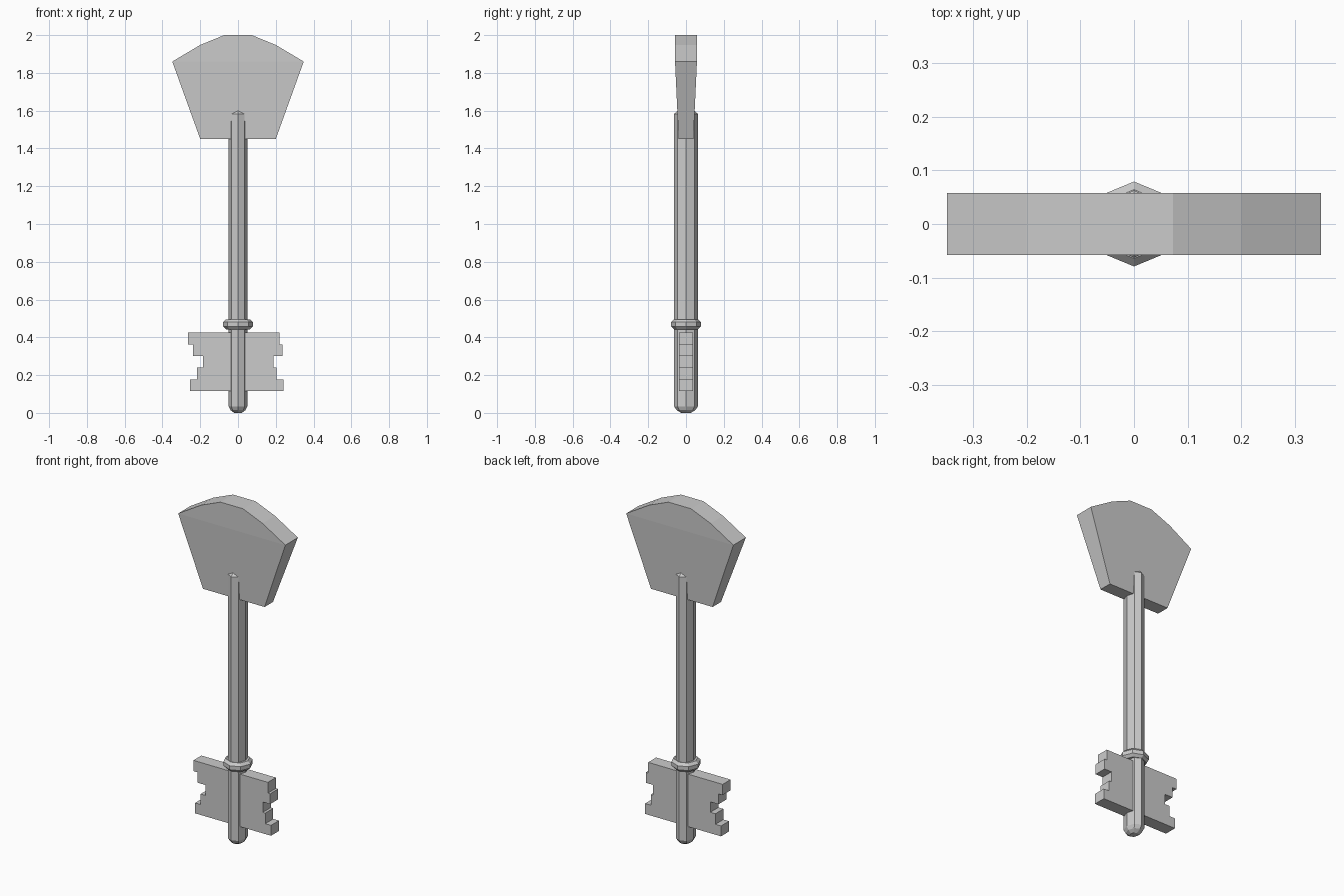
import bpy, bmesh
from math import cos, sin, pi

if "Cube" in bpy.data.objects:
    bpy.data.objects.remove(bpy.data.objects["Cube"])


def finish(name, bm):
    bmesh.ops.recalc_face_normals(bm, faces=bm.faces)
    me = bpy.data.meshes.new(name)
    bm.to_mesh(me)
    bm.free()
    ob = bpy.data.objects.new(name, me)
    bpy.context.collection.objects.link(ob)
    return ob


def octagon_loft(name, rings):
    """Stack of eight-sided rings given as (x radius, y radius, z)."""
    bm = bmesh.new()
    loops = [[bm.verts.new((rx * cos(i * pi / 4), ry * sin(i * pi / 4), z))
              for i in range(8)] for rx, ry, z in rings]
    for a, b in zip(loops, loops[1:]):
        for i in range(8):
            j = (i + 1) % 8
            bm.faces.new((a[i], a[j], b[j], b[i]))
    bm.faces.new(loops[0][::-1])
    bm.faces.new(loops[-1])
    return finish(name, bm)


def plate(name, outline, half_depth, fold=None):
    """Front outline given depth along y; half_depth is a function of z."""
    bm = bmesh.new()
    front = [bm.verts.new((x, -half_depth(z), z)) for x, z in outline]
    back = [bm.verts.new((x, half_depth(z), z)) for x, z in outline]
    n = len(outline)
    for i in range(n):
        j = (i + 1) % n
        bm.faces.new((front[i], front[j], back[j], back[i]))
    for side in (front, back):
        if fold:
            a, b = fold
            bm.faces.new(side[a:b + 1])
            bm.faces.new(side[b:] + side[:a + 1])
        else:
            bm.faces.new(side)
    return finish(name, bm)


# Shaft: flattened octagon with blunted ends
RX, RY = 0.05, 0.063
octagon_loft("shaft", [(RX * s, RY * s, z) for s, z in (
    (0.4, 0.0), (0.8, 0.015), (1, 0.035), (1, 1.583), (0.75, 1.598))])

# Collar: chamfered octagonal ring
octagon_loft("collar", [(r, r, z) for r, z in (
    (0.064, 0.442), (0.079, 0.457), (0.079, 0.48), (0.064, 0.495))])

# Handle: fan shape, thinning towards the shaft below the fold line
fan = [(-0.348, 1.86), (-0.2, 1.948), (-0.073, 2.0), (0.073, 2.0),
       (0.2, 1.948), (0.348, 1.86), (0.2, 1.45), (-0.2, 1.45)]
plate("handle", fan,
      lambda z: 0.058 - 0.019 * max(0, 1.86 - z) / 0.41, fold=(0, 5))

# Bit: stepped teeth on both sides, listed from the top row down
levels = [0.425, 0.362, 0.301, 0.24, 0.178, 0.117]
left = [0.264, 0.237, 0.184, 0.217, 0.253]
right = [0.22, 0.235, 0.187, 0.203, 0.24]


def steps(widths, sign):
    pts = []
    for w, top, bottom in zip(widths, levels, levels[1:]):
        pts += [(sign * w, top), (sign * w, bottom)]
    return pts


plate("bit", steps(left, -1) + steps(right, 1)[::-1], lambda z: 0.037)
